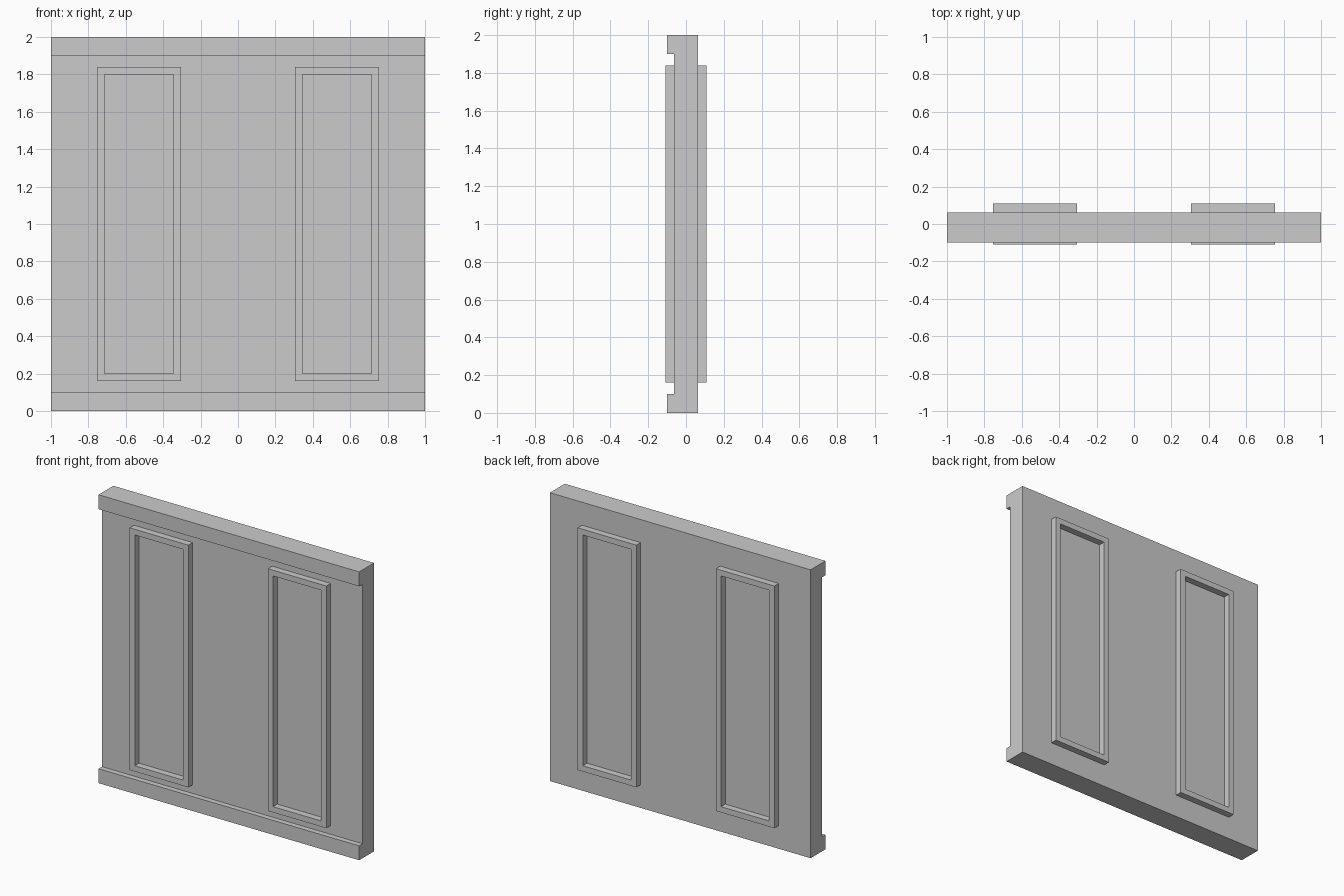
import bpy, bmesh

if "Cube" in bpy.data.objects:
    bpy.data.objects.remove(bpy.data.objects["Cube"])

WALL_Y, RAIL_Y, FRAME_Y = 0.0625, -0.1, 0.109


def new_object(name, bm):
    bmesh.ops.recalc_face_normals(bm, faces=bm.faces)
    mesh = bpy.data.meshes.new(name)
    bm.to_mesh(mesh)
    bm.free()
    obj = bpy.data.objects.new(name, mesh)
    bpy.context.collection.objects.link(obj)
    return obj


# Wall slab with a rail along the top and bottom front edges (side profile swept in x)
profile = [(WALL_Y, 0), (WALL_Y, 2), (RAIL_Y, 2), (RAIL_Y, 1.9),
           (-WALL_Y, 1.9), (-WALL_Y, 0.1), (RAIL_Y, 0.1), (RAIL_Y, 0)]
bm = bmesh.new()
face = bm.faces.new([bm.verts.new((-1, y, z)) for y, z in profile])
ext = bmesh.ops.extrude_face_region(bm, geom=[face])
bmesh.ops.translate(bm, vec=(2, 0, 0),
                    verts=[v for v in ext["geom"] if isinstance(v, bmesh.types.BMVert)])
new_object("wall_with_rails", bm)


# Rectangular moulding standing out from one wall face
def panel_frame(name, cx, side):
    bm = bmesh.new()

    def loop(half_w, z0, z1, y):
        return [bm.verts.new((cx + sx * half_w, y, z))
                for sx, z in ((-1, z0), (1, z0), (1, z1), (-1, z1))]

    wall, top = side * WALL_Y, side * FRAME_Y
    rings = [loop(0.225, 0.16, 1.84, wall), loop(0.225, 0.16, 1.84, top),
             loop(0.185, 0.2, 1.8, top), loop(0.185, 0.2, 1.8, wall)]
    for k in range(4):
        a, b = rings[k], rings[(k + 1) % 4]
        for i in range(4):
            j = (i + 1) % 4
            bm.faces.new((a[i], a[j], b[j], b[i]))
    new_object(name, bm)


# Two frames on each face
for x_name, cx in (("left", -0.53), ("right", 0.53)):
    for y_name, side in (("front", -1), ("back", 1)):
        panel_frame(f"{y_name}_{x_name}_panel_frame", cx, side)
